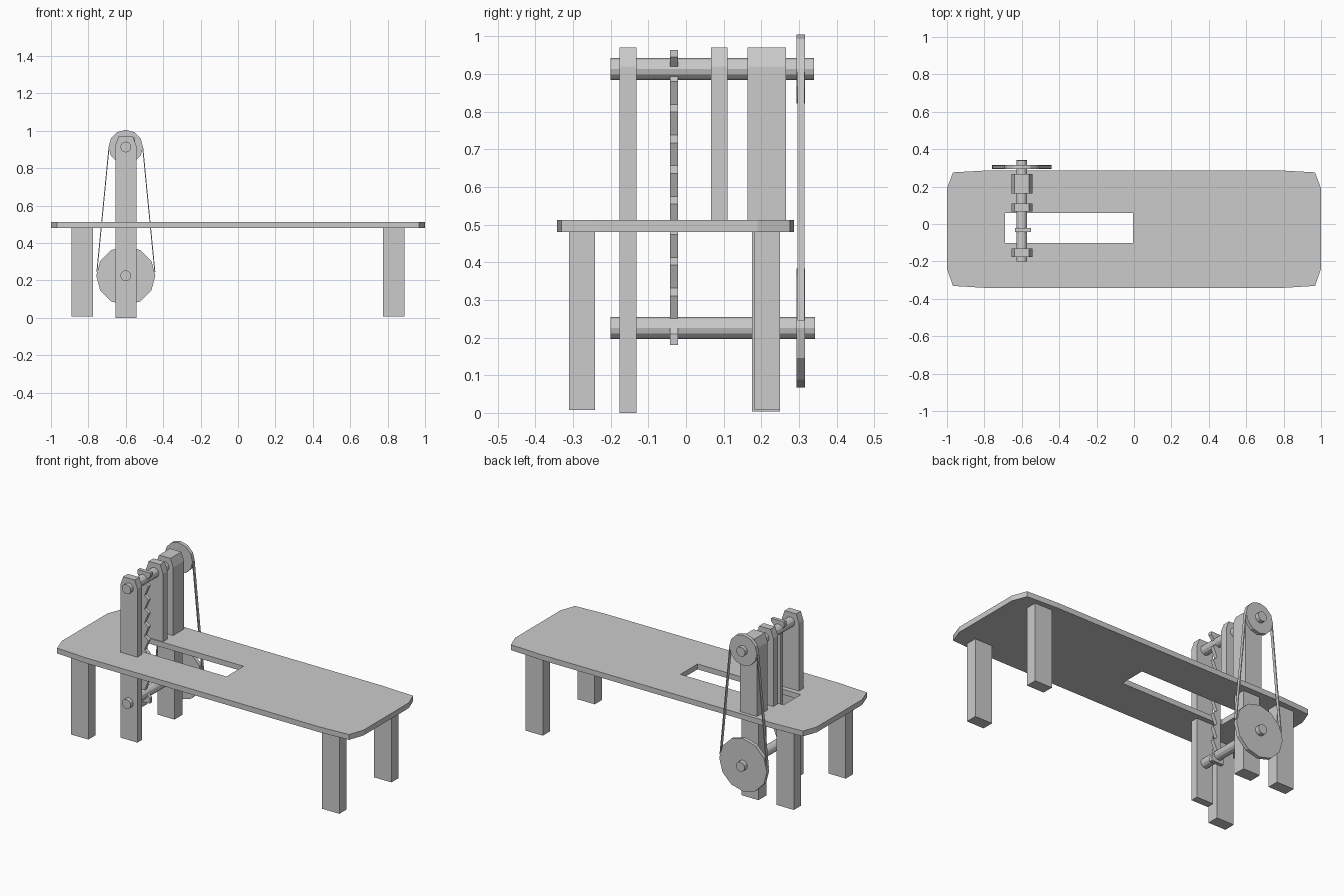
import bpy, bmesh
from math import pi, sin, cos

if "Cube" in bpy.data.objects:
    bpy.data.objects.remove(bpy.data.objects["Cube"])

CX = -0.6            # centre line of the machine
TOP, LOW = 0.913, 0.225   # shaft heights


def prism(name, pts, lo, hi, axis):
    """Extrude a 2D outline: axis 'z' uses (x, y), axis 'y' uses (x, z)."""
    bm = bmesh.new()
    place = (lambda a, b, h: (a, b, h)) if axis == 'z' else (lambda a, b, h: (a, h, b))
    face = bm.faces.new([bm.verts.new(place(a, b, lo)) for a, b in pts])
    ext = bmesh.ops.extrude_face_region(bm, geom=[face])
    verts = [g for g in ext['geom'] if isinstance(g, bmesh.types.BMVert)]
    vec = (0, 0, hi - lo) if axis == 'z' else (0, hi - lo, 0)
    bmesh.ops.translate(bm, verts=verts, vec=vec)
    bmesh.ops.recalc_face_normals(bm, faces=bm.faces)
    mesh = bpy.data.meshes.new(name)
    bm.to_mesh(mesh)
    bm.free()
    ob = bpy.data.objects.new(name, mesh)
    bpy.context.collection.objects.link(ob)
    return ob


def box(name, x0, x1, y0, y1, z0, z1):
    return prism(name, [(x0, y0), (x1, y0), (x1, y1), (x0, y1)], z0, z1, 'z')


def disc(name, z, r, y0, y1, sides=12):
    pts = [(CX + r * cos(2 * pi * i / sides), z + r * sin(2 * pi * i / sides))
           for i in range(sides)]
    return prism(name, pts, y0, y1, 'y')


def post(name, y0, y1, z0):
    w = 0.056
    prism(name, [(CX - w, z0), (CX + w, z0), (CX + w, 0.92), (CX + 0.038, 0.97),
                 (CX - 0.038, 0.97), (CX - w, 0.92)], y0, y1, 'y')


# Table top with clipped corners and a slot
half = [(1, -0.24), (1, 0.19), (0.968, 0.276), (0.77, 0.287)]
right_low = [(0.77, -0.343), (0.968, -0.331)]
right = right_low + half
outline = right + [(-x, y) for x, y in reversed(right)]
table = prism("table_top", outline, 0.48, 0.512, 'z')
cutter = box("slot_cutter", -0.69, -0.005, -0.102, 0.06, 0.4, 0.6)
mod = table.modifiers.new("slot", 'BOOLEAN')
mod.operation, mod.solver, mod.object = 'DIFFERENCE', 'EXACT', cutter
bpy.context.view_layer.objects.active = table
bpy.ops.object.modifier_apply(modifier="slot")
bpy.data.objects.remove(cutter)

# Table legs
for sx, side in ((-1, "left"), (1, "right")):
    xs = sorted((sx * 0.775, sx * 0.89))
    box(f"front_{side}_leg", *xs, -0.311, -0.242, 0.008, 0.482)
    box(f"back_{side}_leg", *xs, 0.182, 0.25, 0.008, 0.482)

# Upright posts that carry the shafts
post("front_post", -0.176, -0.132, 0)
post("middle_post", 0.066, 0.11, 0.49)
post("back_post", 0.163, 0.266, 0.48)
box("back_post_foot", CX - 0.056, CX + 0.056, 0.175, 0.25, 0.004, 0.485)

# Shafts
disc("upper_shaft", TOP, 0.029, -0.2, 0.34)
disc("lower_shaft", LOW, 0.029, -0.2, 0.343)

# Pulleys
disc("upper_pulley", TOP, 0.092, 0.294, 0.316)
disc("lower_pulley", LOW, 0.158, 0.294, 0.316)

# Drive belt strands
for s, side in ((-1, "left"), (1, "right")):
    a, b = CX + s * 0.09, CX + s * 0.155
    prism(f"belt_{side}", [(a - 0.002, TOP), (a + 0.003, TOP),
                           (b + 0.003, LOW + 0.02), (b - 0.002, LOW + 0.02)],
          0.296, 0.314, 'y')

# Saw blade with wide ends and a toothed edge
teeth, z0, z1 = 8, 0.25, 0.90
pitch = (z1 - z0) / teeth
blade = [(CX - 0.035, 0.18), (CX + 0.045, 0.18), (CX + 0.045, 0.21)]
for i in range(teeth):
    blade += [(CX + 0.01, z0 + i * pitch), (CX + 0.036, z0 + (i + 0.75) * pitch)]
blade += [(CX + 0.01, z1), (CX + 0.05, 0.945), (CX + 0.05, 0.963), (CX - 0.035, 0.963),
          (CX - 0.035, 0.935), (CX - 0.012, z1), (CX - 0.012, z0), (CX - 0.035, 0.215)]
prism("saw_blade", blade, -0.043, -0.021, 'y')
